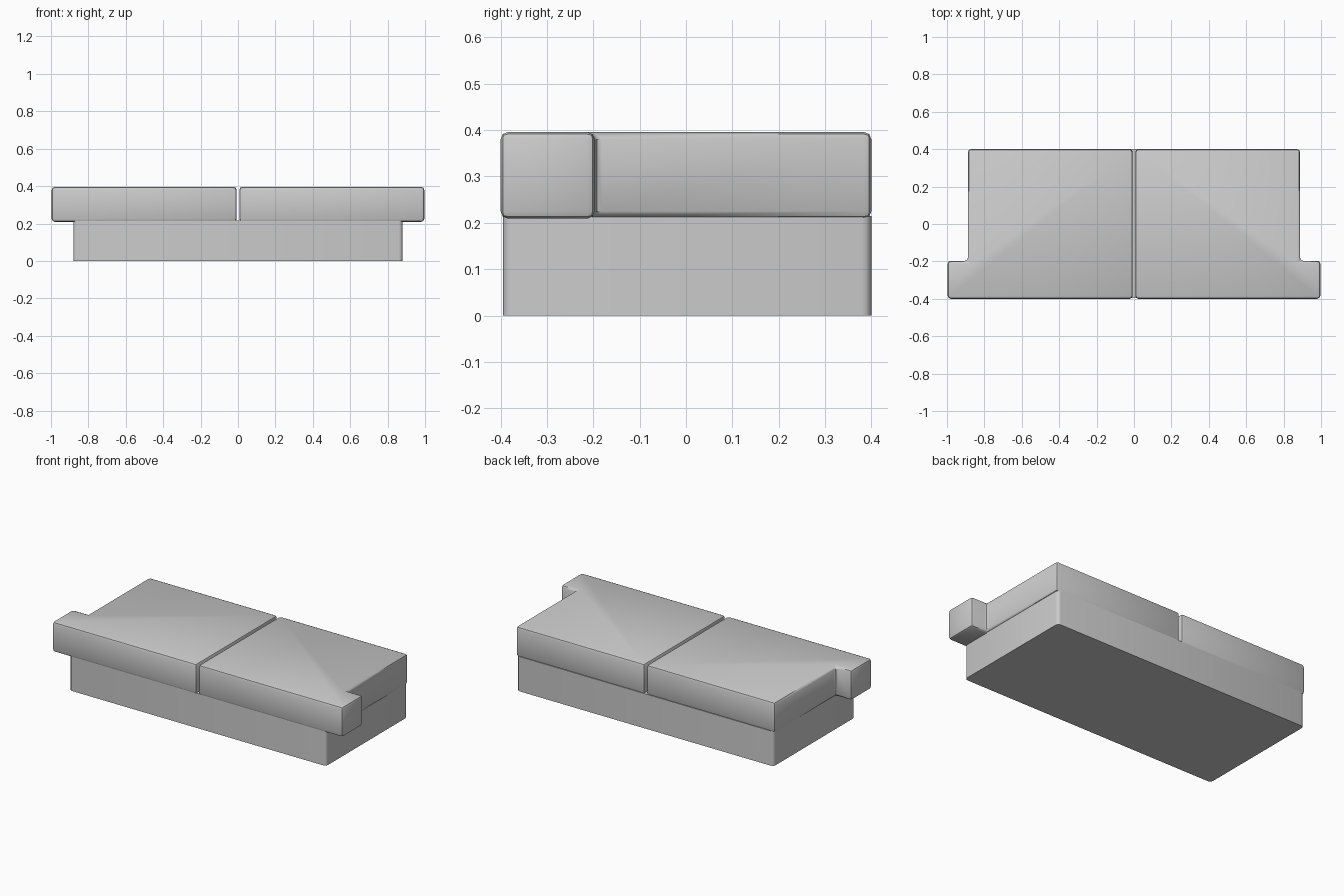
import bpy, bmesh

if "Cube" in bpy.data.objects:
    bpy.data.objects.remove(bpy.data.objects["Cube"])


def prism(name, outline, z0, z1, bevel, segments, vertical_only=False):
    """Extrude an outline upward and round its edges."""
    bm = bmesh.new()
    face = bm.faces.new([bm.verts.new((x, y, z0)) for x, y in outline])
    top = bmesh.ops.extrude_face_region(bm, geom=[face])["geom"]
    for v in top:
        if isinstance(v, bmesh.types.BMVert):
            v.co.z = z1
    bmesh.ops.recalc_face_normals(bm, faces=bm.faces)
    edges = [e for e in bm.edges
             if not vertical_only or abs(e.verts[0].co.z - e.verts[1].co.z) > 0.01]
    bmesh.ops.bevel(bm, geom=edges, offset=bevel, segments=segments,
                    profile=0.5, affect='EDGES', clamp_overlap=True)
    bmesh.ops.recalc_face_normals(bm, faces=bm.faces)
    mesh = bpy.data.meshes.new(name)
    bm.to_mesh(mesh)
    bm.free()
    obj = bpy.data.objects.new(name, mesh)
    bpy.context.collection.objects.link(obj)
    bpy.ops.object.select_all(action='DESELECT')
    obj.select_set(True)
    bpy.context.view_layer.objects.active = obj
    bpy.ops.object.shade_smooth_by_angle(angle=0.6)
    return obj


# Plinth with rounded upright corners
prism("base", [(-0.88, -0.395), (0.88, -0.395), (0.88, 0.4), (-0.88, 0.4)],
      0, 0.215, 0.02, 3, vertical_only=True)

# Two mirrored L-shaped seat cushions, each wrapping outward at the front
l_shape = [(0.007, -0.4), (0.996, -0.4), (0.996, -0.197),
           (0.888, -0.197), (0.888, 0.4), (0.007, 0.4)]
for side, label in ((-1, "left"), (1, "right")):
    prism(label + "_cushion", [(side * x, y) for x, y in l_shape],
          0.209, 0.396, 0.016, 2)
